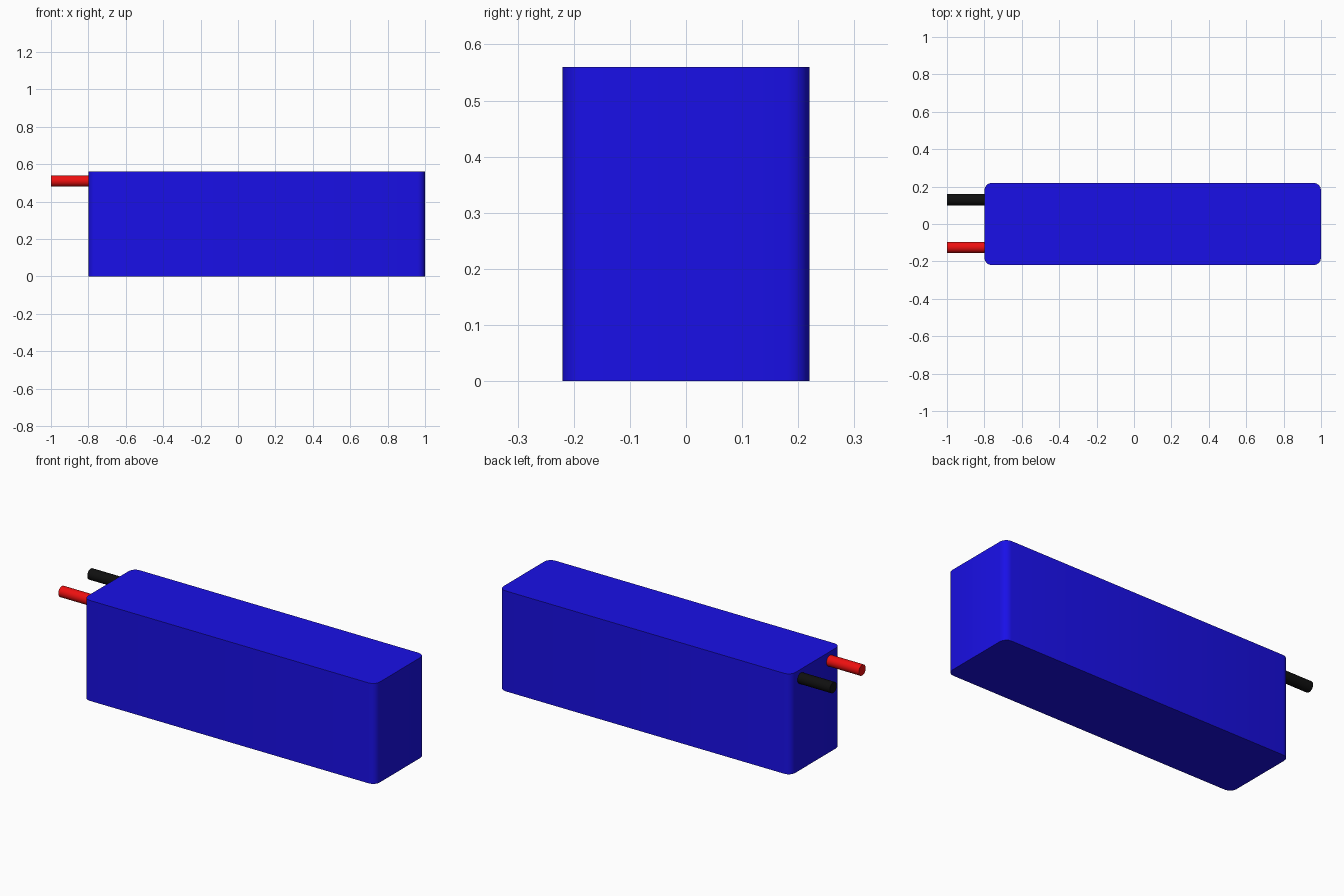
import bpy, bmesh, math
from mathutils import Matrix

if "Cube" in bpy.data.objects:
    bpy.data.objects.remove(bpy.data.objects["Cube"])


def material(name, rgb):
    m = bpy.data.materials.new(name)
    m.diffuse_color = (*rgb, 1)
    m.use_nodes = True
    m.node_tree.nodes["Principled BSDF"].inputs["Base Color"].default_value = m.diffuse_color
    return m


def finish(bm, name, mat, angle=30):
    bmesh.ops.recalc_face_normals(bm, faces=bm.faces)
    me = bpy.data.meshes.new(name)
    bm.to_mesh(me)
    bm.free()
    ob = bpy.data.objects.new(name, me)
    bpy.context.collection.objects.link(ob)
    me.materials.append(mat)
    bpy.ops.object.select_all(action='DESELECT')
    ob.select_set(True)
    bpy.context.view_layer.objects.active = ob
    bpy.ops.object.shade_smooth_by_angle(angle=math.radians(angle))
    return ob


# Battery body: box with rounded vertical corners
bm = bmesh.new()
bmesh.ops.create_cube(bm, size=1, matrix=Matrix.Translation((0.1, 0, 0.28))
                      @ Matrix.Diagonal((1.8, 0.44, 0.56, 1)))
upright = [e for e in bm.edges if abs(e.verts[0].co.z - e.verts[1].co.z) > 0.1]
bmesh.ops.bevel(bm, geom=upright, offset=0.04, segments=4, profile=0.5, affect='EDGES')
finish(bm, "battery_body", material("blue_wrap", (0.01, 0.005, 0.8)))


# Lead wires leaving the left end near the top
def wire(name, y, mat):
    bm = bmesh.new()
    bmesh.ops.create_cone(bm, cap_ends=True, segments=24, radius1=0.03, radius2=0.03,
                          depth=0.2, matrix=Matrix.Translation((-0.9, y, 0.51))
                          @ Matrix.Rotation(math.pi / 2, 4, 'Y'))
    finish(bm, name, mat)


wire("negative_wire", 0.13, material("black_insulation", (0.005, 0.005, 0.005)))
wire("positive_wire", -0.125, material("red_insulation", (0.85, 0.005, 0.005)))
